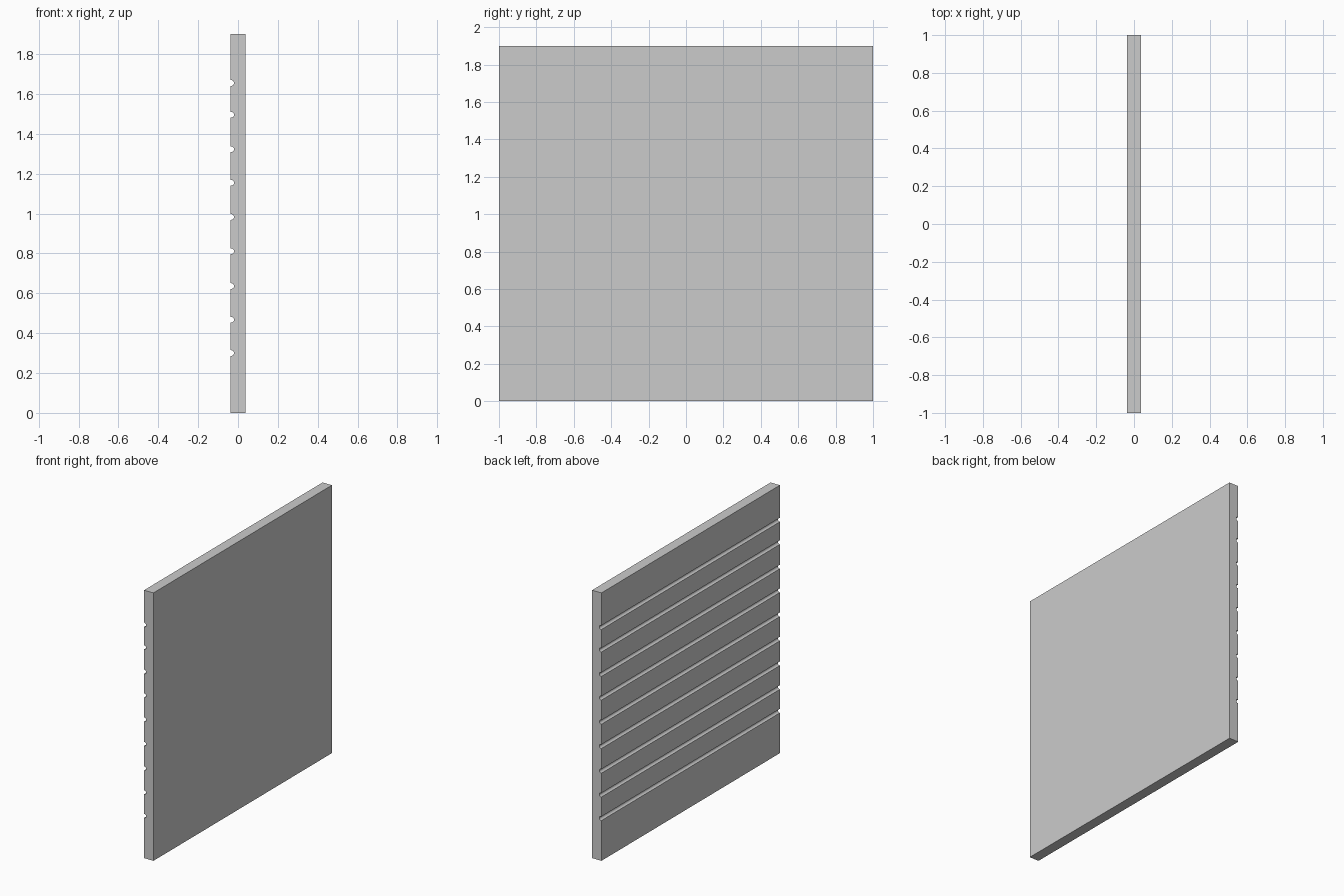
import bpy, bmesh, math

if "Cube" in bpy.data.objects:
    bpy.data.objects.remove(bpy.data.objects["Cube"])

HALF_T, HALF_W, HEIGHT = 0.0365, 1.0, 1.9
GROOVES = [0.30, 0.467, 0.636, 0.811, 0.983, 1.154, 1.322, 1.495, 1.655]
R, CX, STEPS = 0.0145, -0.0345, 14

# Side profile (x, z): plain right face, rounded grooves up the left face
profile = [(HALF_T, HEIGHT), (HALF_T, 0), (-HALF_T, 0)]
a0 = math.acos((-HALF_T - CX) / R)
for z in GROOVES:
    for i in range(STEPS + 1):
        a = -a0 + 2 * a0 * i / STEPS
        profile.append((CX + R * math.cos(a), z + R * math.sin(a)))
profile.append((-HALF_T, HEIGHT))

# Extrude the profile across the full width
bm = bmesh.new()
face = bm.faces.new([bm.verts.new((x, -HALF_W, z)) for x, z in profile])
ext = bmesh.ops.extrude_face_region(bm, geom=[face], use_keep_orig=True)
verts = [g for g in ext["geom"] if isinstance(g, bmesh.types.BMVert)]
bmesh.ops.translate(bm, verts=verts, vec=(0, 2 * HALF_W, 0))
bmesh.ops.recalc_face_normals(bm, faces=bm.faces)

mesh = bpy.data.meshes.new("grooved_panel")
bm.to_mesh(mesh)
bm.free()
panel = bpy.data.objects.new("grooved_panel", mesh)
bpy.context.collection.objects.link(panel)

# Smooth groove walls, crisp panel edges
bpy.context.view_layer.objects.active = panel
panel.select_set(True)
bpy.ops.object.shade_smooth_by_angle(angle=math.radians(30))
